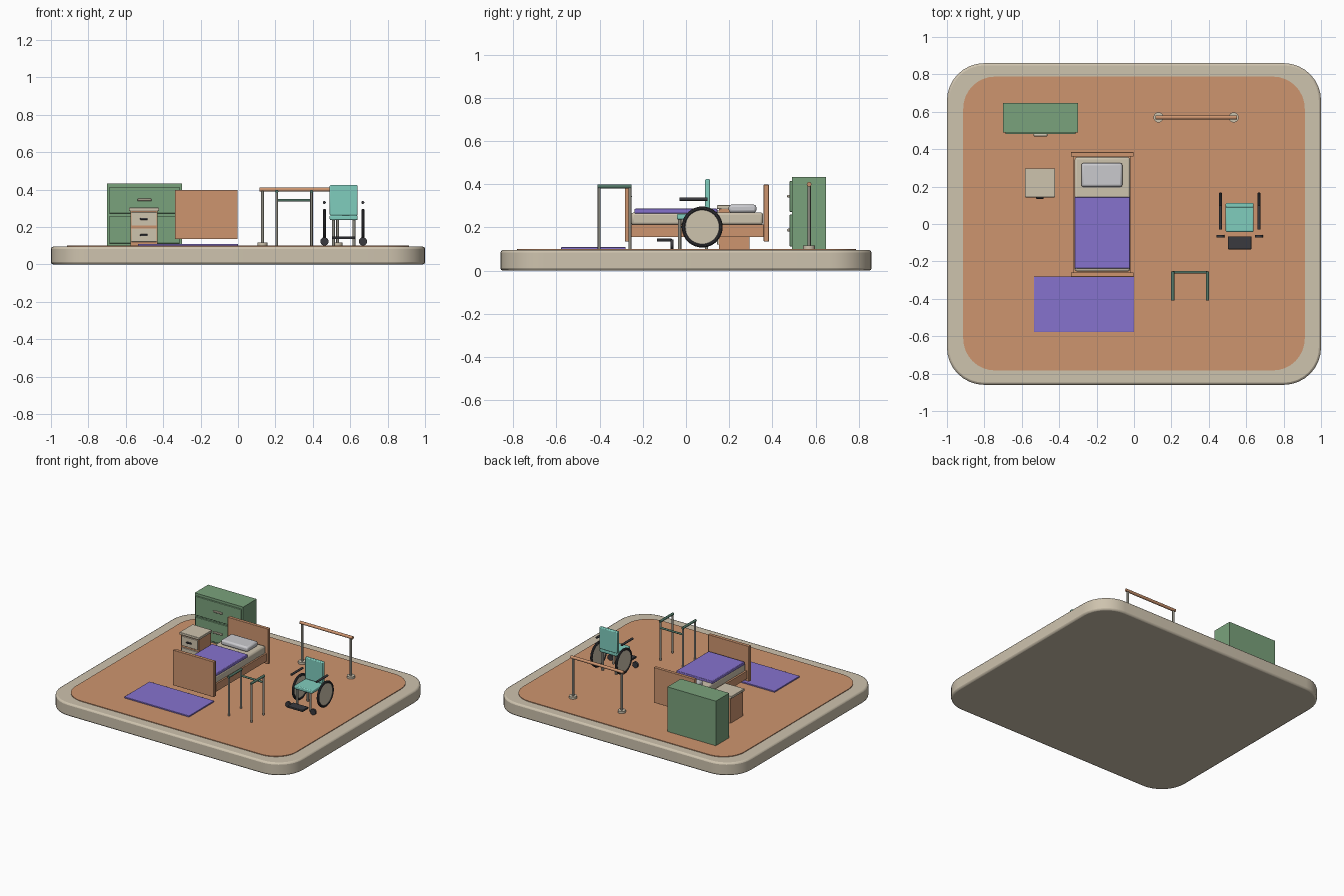
import bpy, bmesh, math
from mathutils import Vector

if "Cube" in bpy.data.objects:
    bpy.data.objects.remove(bpy.data.objects["Cube"])


def material(name, r, g, b):
    m = bpy.data.materials.new(name)
    lin = [((c / 255 + 0.055) / 1.055) ** 2.4 for c in (r, g, b)]
    m.diffuse_color = (*lin, 1)
    m.use_nodes = True
    m.node_tree.nodes["Principled BSDF"].inputs["Base Color"].default_value = m.diffuse_color
    return m


BEIGE = material("warm_beige", 206, 195, 174)
WOOD = material("orange_wood", 206, 149, 111)
GREEN = material("sage_green", 122, 162, 124)
PURPLE = material("purple_fabric", 134, 114, 206)
TEAL = material("teal_cushion", 128, 205, 190)
WHITE = material("pale_grey", 202, 202, 206)
DARK = material("charcoal", 58, 58, 62)
STEEL = material("grey_steel", 140, 138, 128)
TUBE = material("dark_green_tube", 84, 120, 104)


def finish(bm, name, mat, bevel=0.0, segs=2):
    bmesh.ops.recalc_face_normals(bm, faces=bm.faces)
    mesh = bpy.data.meshes.new(name)
    bm.to_mesh(mesh)
    bm.free()
    mesh.materials.append(mat)
    ob = bpy.data.objects.new(name, mesh)
    bpy.context.collection.objects.link(ob)
    if bevel:
        mod = ob.modifiers.new("soft_edges", "BEVEL")
        mod.width, mod.segments, mod.limit_method = bevel, segs, "ANGLE"
    bpy.ops.object.select_all(action="DESELECT")
    bpy.context.view_layer.objects.active = ob
    ob.select_set(True)
    bpy.ops.object.shade_smooth_by_angle(angle=math.radians(35))
    return ob


def box(name, mat, x, y, z, bevel=0.0, corner=0.0):
    """Box from (min, max) ranges; corner rounds the vertical edges."""
    bm = bmesh.new()
    bmesh.ops.create_cube(bm, size=1)
    for v in bm.verts:
        v.co = [r[0] if c < 0 else r[1] for r, c in zip((x, y, z), v.co)]
    if corner:
        edges = [e for e in bm.edges
                 if abs(e.verts[0].co.z - e.verts[1].co.z) > 1e-4]
        bmesh.ops.bevel(bm, geom=edges, offset=corner, segments=8,
                        profile=0.5, affect="EDGES")
    return finish(bm, name, mat, bevel)


def rod(name, mat, a, b, r, sides=16):
    """Cylinder from point a to point b."""
    a, b = Vector(a), Vector(b)
    bm = bmesh.new()
    bmesh.ops.create_cone(bm, cap_ends=True, segments=sides, radius1=r,
                          radius2=r, depth=(b - a).length)
    rot = (b - a).to_track_quat("Z", "Y")
    for v in bm.verts:
        v.co = rot @ v.co + (a + b) / 2
    return finish(bm, name, mat)


def tyre(name, mat, centre, R, r, n=40, m=10):
    """Torus with its axle along x."""
    bm = bmesh.new()
    rings = []
    for i in range(n):
        t = 2 * math.pi * i / n
        ring = []
        for j in range(m):
            p = 2 * math.pi * j / m
            d = R + r * math.cos(p)
            ring.append(bm.verts.new(Vector(centre) + Vector(
                (r * math.sin(p), d * math.cos(t), d * math.sin(t)))))
        rings.append(ring)
    for i in range(n):
        for j in range(m):
            k, l = (i + 1) % n, (j + 1) % m
            bm.faces.new((rings[i][j], rings[k][j], rings[k][l], rings[i][l]))
    return finish(bm, name, mat)


F = 0.1  # floor height

# platform
box("base_slab", BEIGE, (-1, 1), (-0.86, 0.86), (0, 0.095), 0.012, 0.2)
box("floor_inlay", WOOD, (-0.913, 0.913), (-0.783, 0.788), (0.08, F), 0, 0.17)
box("floor_mat", PURPLE, (-0.535, 0), (-0.578, -0.28), (F - 0.002, 0.109), 0.002)

# dresser
box("dresser_body", GREEN, (-0.70, -0.30), (0.49, 0.648), (F, 0.433))
for n, (z0, z1) in enumerate([(0.112, 0.26), (0.272, 0.415)]):
    box(f"dresser_drawer_{n}", GREEN, (-0.688, -0.312), (0.48, 0.492), (z0, z1), 0.003)
    zc = (0.188, 0.345)[n]
    box(f"dresser_handle_{n}", BEIGE, (-0.537, -0.463), (0.469, 0.482),
        (zc - 0.006, zc + 0.006), 0.003)

# nightstand
box("nightstand_body", WOOD, (-0.575, -0.43), (0.152, 0.295), (F, 0.285))
box("nightstand_top", BEIGE, (-0.584, -0.422), (0.143, 0.298), (0.285, 0.303), 0.003)
for n, zc in enumerate((0.157, 0.243)):
    box(f"nightstand_drawer_{n}", BEIGE, (-0.57, -0.435), (0.144, 0.154),
        (zc - 0.036, zc + 0.036), 0.002)
    box(f"nightstand_handle_{n}", DARK, (-0.523, -0.483), (0.135, 0.146),
        (zc - 0.005, zc + 0.005), 0.002)

# bed
box("footboard", WOOD, (-0.338, -0.002), (-0.283, -0.258), (0.135, 0.398), 0.002)
box("headboard", WOOD, (-0.338, -0.002), (0.36, 0.384), (0.135, 0.398), 0.002)
box("bed_frame", WOOD, (-0.325, -0.015), (-0.26, 0.362), (0.155, 0.213))
box("mattress", BEIGE, (-0.317, -0.021), (-0.254, 0.357), (0.211, 0.27), 0.012, 0)
box("blanket", PURPLE, (-0.317, -0.021), (-0.238, 0.145), (0.264, 0.287), 0.004)
box("pillow", WHITE, (-0.282, -0.062), (0.198, 0.326), (0.268, 0.306), 0.012)

# grab bar
rod("grab_bar", WOOD, (0.115, 0.57, 0.4), (0.55, 0.57, 0.4), 0.011)
for n, x in enumerate((0.131, 0.533)):
    rod(f"grab_bar_post_{n}", STEEL, (x, 0.57, F), (x, 0.57, 0.4), 0.008)
    rod(f"grab_bar_foot_{n}", BEIGE, (x, 0.57, F), (x, 0.57, 0.116), 0.027, 24)

# walking frame
for n, x in enumerate((0.207, 0.393)):
    rod(f"walker_handrail_{n}", TUBE, (x, -0.41, 0.39), (x, -0.253, 0.39), 0.009)
    for k, y in enumerate((-0.402, -0.26)):
        rod(f"walker_leg_{n}_{k}", STEEL, (x, y, F), (x, y, 0.39), 0.007)
rod("walker_crossbar", TUBE, (0.207, -0.258, 0.343), (0.393, -0.258, 0.343), 0.007)

# wheelchair
CX = 0.565
box("chair_seat", TEAL, (CX - 0.075, CX + 0.075), (-0.042, 0.108), (0.237, 0.263), 0.006)
box("chair_back", TEAL, (CX - 0.075, CX + 0.075), (0.088, 0.112), (0.262, 0.424), 0.006)
for side in (-1, 1):
    tag = "left" if side < 0 else "right"
    wx, lx = CX + side * 0.103, CX + side * 0.055
    tyre(f"wheel_tyre_{tag}", DARK, (wx, 0.075, 0.202), 0.086, 0.009)
    rod(f"wheel_disc_{tag}", BEIGE, (wx - 0.005, 0.075, 0.202),
        (wx + 0.005, 0.075, 0.202), 0.084, 40)
    rod(f"armrest_{tag}", DARK, (wx, -0.03, 0.331), (wx, 0.1, 0.331), 0.008)
    rod(f"caster_{tag}", DARK, (wx, -0.072, 0.123), (wx, -0.058, 0.123), 0.022, 20)
    for k, y in enumerate((-0.03, 0.095)):
        rod(f"chair_leg_{tag}_{k}", STEEL, (lx, y, F), (lx, y, 0.242), 0.008)
box("footrest", DARK, (CX - 0.063, CX + 0.063), (-0.135, -0.066), (0.135, 0.149), 0.003)
